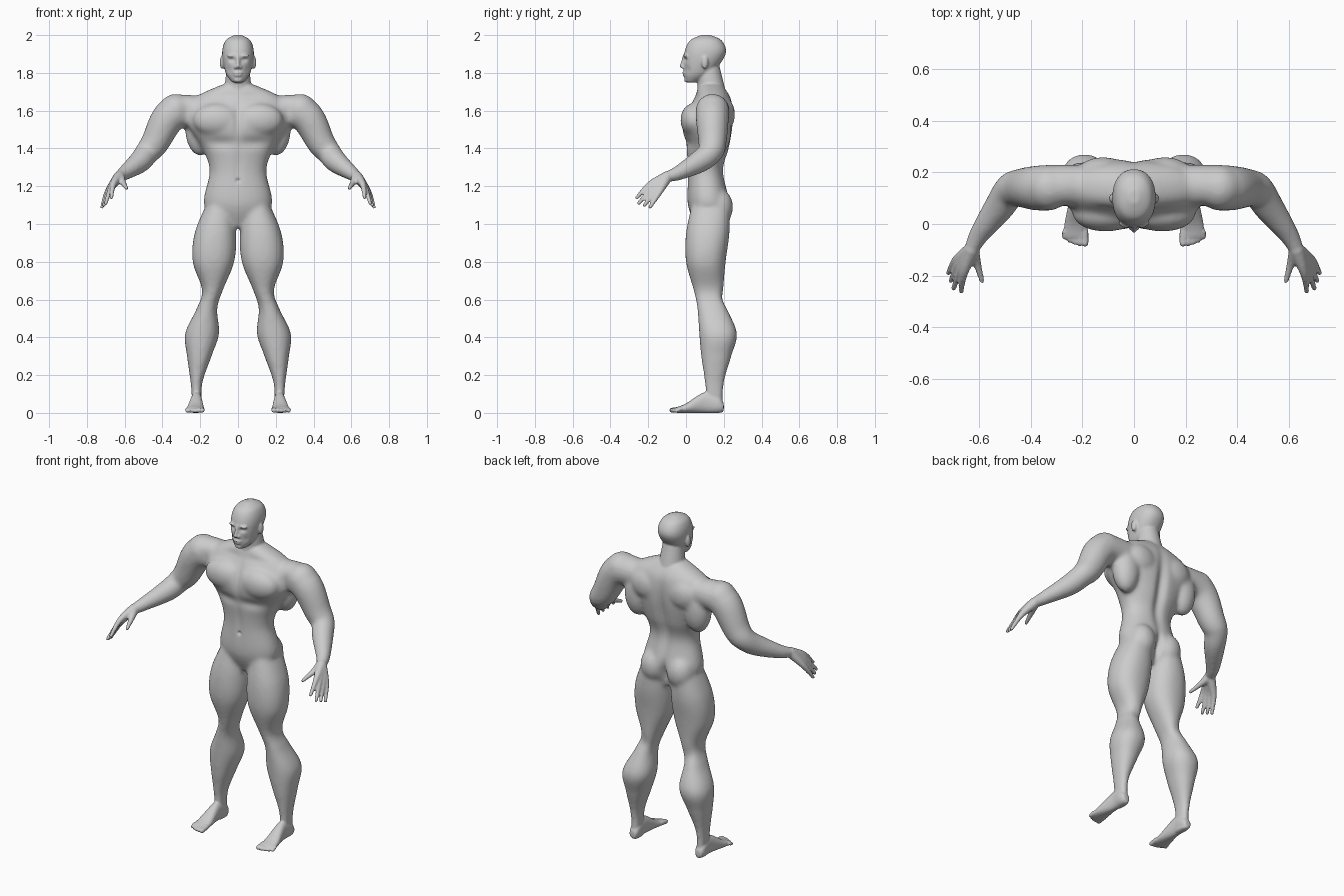
import bpy, bmesh, math
from mathutils import Vector, Matrix

cube = bpy.data.objects.get("Cube")
if cube:
    bpy.data.objects.remove(cube, do_unlink=True)


def spline(rows, steps=8):
    """Smoothly interpolate a list of equal-length tuples."""
    result = []
    last = len(rows) - 1
    for i in range(last):
        before, start, end, after = (rows[min(max(i + k, 0), last)] for k in (-1, 0, 1, 2))
        for step in range(steps):
            t = step / steps
            result.append([q + t / 2 * (r - p + t * (2 * p - 5 * q + 4 * r - u + t * (3 * (q - r) + u - p)))
                           for p, q, r, u in zip(before, start, end, after)])
    result.append(list(rows[last]))
    return result


def loft(bm, rows, axis="z", sides=40):
    """Skin rounded sections: position, x from/to, depth from/to."""
    rings = []
    for position, left, right, near, far in spline(rows):
        ring = []
        for k in range(sides):
            angle = math.tau * k / sides
            across, along = (math.copysign(abs(f) ** .9, f) for f in (math.cos(angle), math.sin(angle)))
            x = (left + right + across * (right - left)) / 2
            depth = (near + far + along * (far - near)) / 2
            ring.append(bm.verts.new((x, depth, position) if axis == "z" else (x, position, depth)))
        rings.append(ring)
    faces = [bm.faces.new(rings[0]), bm.faces.new(rings[-1])]
    for low, high in zip(rings, rings[1:]):
        for k in range(sides):
            following = (k + 1) % sides
            faces.append(bm.faces.new((low[k], low[following], high[following], high[k])))
    bmesh.ops.recalc_face_normals(bm, faces=faces)


def centred(rows):
    """Turn height, half width, front, back into loft sections."""
    return [(height, -half, half, front, back) for height, half, front, back in rows]


def blob(bm, centre, radii):
    matrix = Matrix.Translation(centre) @ Matrix.Diagonal((*radii, 1))
    bmesh.ops.create_icosphere(bm, subdivisions=3, radius=1, matrix=matrix)


def limb(bm, points):
    """A tapering tube of closely packed balls: x, y, z, radius."""
    for x, y, z, radius in spline(points):
        blob(bm, (x, y, z), (radius, radius, radius))


def fuse(name, bm, voxel, smoothing):
    """Mirror the parts, melt them into one skin and relax it."""
    mesh = bpy.data.meshes.new(name)
    bm.to_mesh(mesh)
    bm.free()
    obj = bpy.data.objects.new(name, mesh)
    bpy.context.collection.objects.link(obj)
    obj.modifiers.new("mirror", "MIRROR").use_mirror_merge = False
    remesh = obj.modifiers.new("remesh", "REMESH")
    remesh.mode, remesh.voxel_size = "VOXEL", voxel
    relax = obj.modifiers.new("relax", "SMOOTH")
    relax.factor, relax.iterations = .5, smoothing
    bpy.context.view_layer.update()
    baked = bpy.data.meshes.new_from_object(obj.evaluated_get(bpy.context.evaluated_depsgraph_get()))
    obj.modifiers.clear()
    obj.data = baked
    return obj


def sculpt(mesh, strokes):
    """Press soft hollows into both sides, along y."""
    for centre, radii, push in strokes.values():
        for vertex in mesh.vertices:
            place = Vector((abs(vertex.co.x), vertex.co.y, vertex.co.z))
            distance = sum(((p - c) / r) ** 2 for p, c, r in zip(place, centre, radii))
            if distance < 6:
                vertex.co.y += push * math.exp(-distance)


# Trunk
flesh = bmesh.new()
loft(flesh, centred([
    (.98, .08, .06, .18), (1.1, .18, .01, .23), (1.28, .15, .01, .2), (1.4, .19, 0, .23),
    (1.54, .27, -.02, .25), (1.66, .24, .04, .24), (1.74, .08, .07, .19)]))

# Legs
loft(flesh, [
    (1.1, .03, .17, .03, .23), (.95, .01, .23, 0, .23), (.8, .02, .24, 0, .21),
    (.65, .08, .19, .04, .2), (.55, .11, .22, .06, .22), (.42, .1, .28, .07, .27),
    (.3, .14, .27, .08, .24), (.15, .19, .25, .1, .2), (0, .19, .24, .1, .2)])

# Arms
wrist = (.63, -.1, 1.25, .03)
limb(flesh, [
    (.2, .15, 1.6, .08), (.35, .14, 1.58, .09), (.44, .14, 1.43, .075),
    (.48, .13, 1.38, .065), (.52, .07, 1.33, .06), (.6, -.04, 1.27, .04), wrist])

# Large muscles
muscles = {
    "chest": ((.11, .04, 1.55), (.13, .07, .09)),
    "back": ((.2, .17, 1.5), (.08, .07, .14)),
    "shoulder": ((.33, .14, 1.6), (.09, .09, .09)),
    "buttock": ((.09, .17, 1.09), (.08, .08, .1)),
    "blade": ((.12, .2, 1.58), (.1, .06, .09)),
}
for centre, radii in muscles.values():
    blob(flesh, centre, radii)
mass = fuse("flesh", flesh, .011, 9)

# Furrows of the trunk and legs
sculpt(mass.data, {
    "spine": ((0, .25, 1.4), (.03, .1, .2), -.025),
    "cleft": ((0, .25, 1.06), (.02, .08, .07), -.04),
    "breastbone": ((0, 0, 1.55), (.02, .08, .08), .015),
    "midline": ((0, 0, 1.3), (.02, .05, .1), .006),
    "under_chest": ((.09, 0, 1.43), (.09, .05, .03), .012),
    "shoulder_front": ((.27, .03, 1.6), (.03, .06, .07), .014),
    "collarbone": ((.09, .02, 1.68), (.07, .05, .02), .01),
    "knee_back": ((.15, .2, .6), (.04, .04, .05), -.012),
})

# Head and neck
parts = bmesh.new()
parts.from_mesh(mass.data)
bpy.data.objects.remove(mass, do_unlink=True)
loft(parts, centred([
    (1.75, .03, 0, .06), (1.8, .065, -.01, .14), (1.9, .084, -.01, .21),
    (1.97, .067, .02, .19), (2, .02, .08, .13)]))
limb(parts, [(0, .14, 1.66, .08), (0, .13, 1.74, .07), (0, .12, 1.82, .06)])

# Nose, brow, lips, chin and ears
limb(parts, [(0, -.01, 1.89, .008), (0, -.025, 1.835, .01)])
features = {
    "nostril": ((.012, -.015, 1.83), (.01, .01, .008)),
    "brow": ((.03, 0, 1.89), (.03, .015, .008)),
    "upper_lip": ((0, -.01, 1.8), (.025, .01, .006)),
    "lower_lip": ((0, -.01, 1.788), (.02, .01, .006)),
    "chin": ((0, 0, 1.764), (.02, .01, .014)),
    "ear": ((.085, .1, 1.855), (.012, .018, .035)),
}
for centre, radii in features.values():
    blob(parts, centre, radii)

# Hands: each finger runs from the wrist over its knuckle to the tip
thumb_side, little_side = Vector((.66, -.19, 1.21)), Vector((.69, -.14, 1.17))
tips = [(.67, -.26, 1.14), (.7, -.25, 1.11), (.71, -.22, 1.1), (.72, -.19, 1.09)]
fingers = [(thumb_side.lerp(little_side, k / 3), tip) for k, tip in enumerate(tips)]
thumb = ((.61, -.15, 1.22), (.59, -.22, 1.19))
for knuckle, tip in fingers + [thumb]:
    limb(parts, [wrist, (*knuckle, .017), (*tip, .01)])

# Feet and toes
loft(parts, [
    (.2, .2, .24, .01, .05), (.17, .19, .25, 0, .09), (.1, .19, .25, 0, .11),
    (0, .18, .27, 0, .05), (-.05, .18, .27, 0, .03)], axis="y")
for k in range(5):
    x, radius = .19 + k * .02, .014 - k * .001
    limb(parts, [(x, -.03, .02, radius), (x, k * k * .0015 - .075, radius, radius)])
body = fuse("body", parts, .0065, 2)

# Small hollows
sculpt(body.data, {
    "eye_socket": ((.03, 0, 1.868), (.015, .03, .009), .014),
    "eyelid": ((.03, 0, 1.866), (.009, .03, .005), -.006),
    "cheek": ((.05, 0, 1.815), (.014, .03, .02), .006),
    "mouth": ((0, -.01, 1.794), (.02, .02, .003), .005),
    "navel": ((0, 0, 1.23), (.01, .03, .01), .012),
})

skin = bpy.data.materials.new("grey_skin")
skin.use_nodes = True
skin.diffuse_color = (.6, .6, .6, 1)
skin.node_tree.nodes["Principled BSDF"].inputs["Base Color"].default_value = skin.diffuse_color
body.data.materials.clear()
body.data.materials.append(skin)
body.data.shade_smooth()
